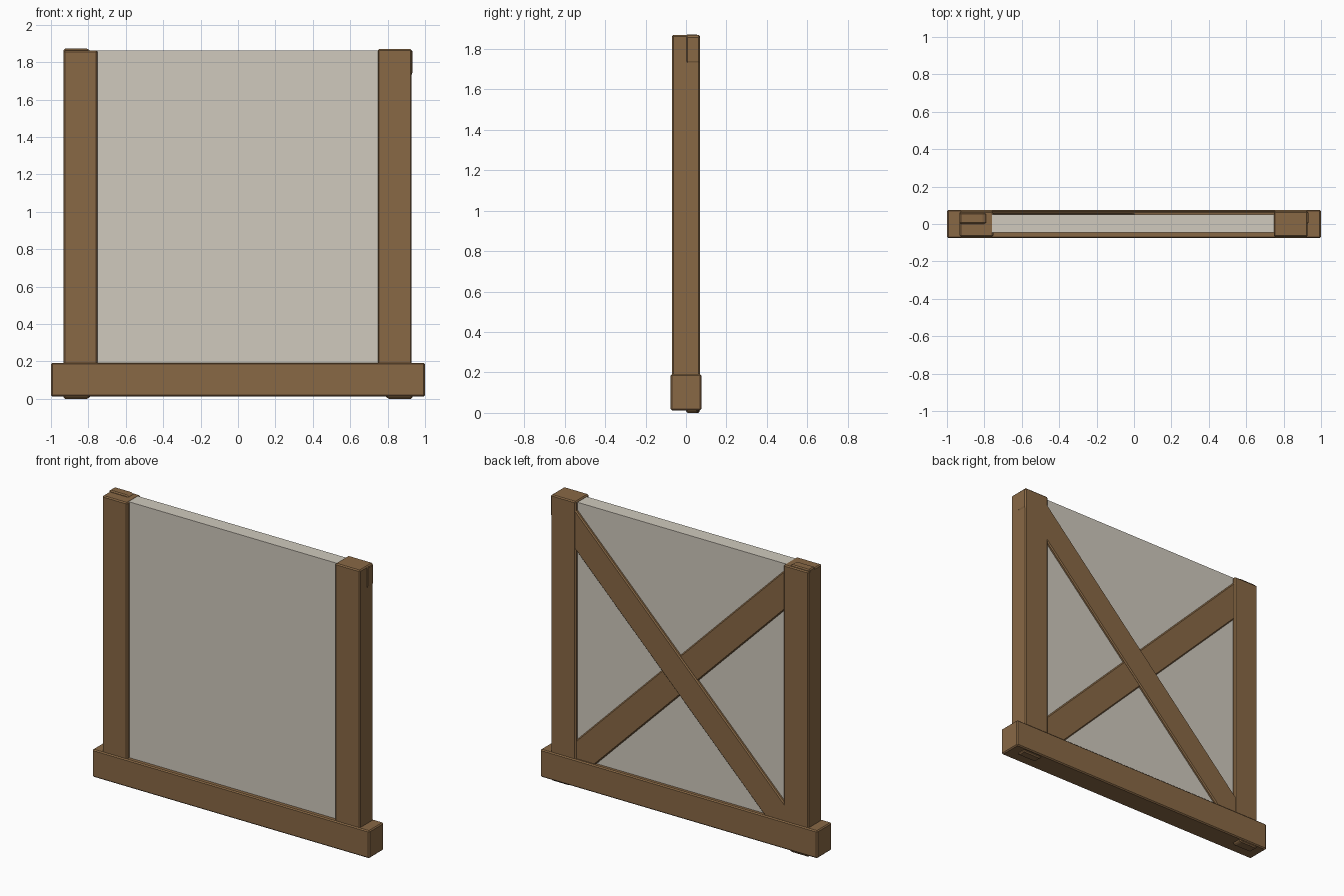
import bpy, bmesh
from mathutils import Vector

if "Cube" in bpy.data.objects:
    bpy.data.objects.remove(bpy.data.objects["Cube"])


def material(name, color):
    m = bpy.data.materials.new(name)
    m.diffuse_color = color
    m.use_nodes = True
    m.node_tree.nodes["Principled BSDF"].inputs["Base Color"].default_value = m.diffuse_color
    return m


wood = material("wood", (0.25, 0.14, 0.06, 1))
plaster = material("plaster", (0.63, 0.59, 0.51, 1))


def prism(name, profile, y0, y1, mat, bevel=0.007):
    """Extrude an x-z outline from y0 to y1, with small chamfered edges."""
    bm = bmesh.new()
    face = bm.faces.new([bm.verts.new((x, y0, z)) for x, z in profile])
    ext = bmesh.ops.extrude_face_region(bm, geom=[face])
    verts = [v for v in ext["geom"] if isinstance(v, bmesh.types.BMVert)]
    bmesh.ops.translate(bm, verts=verts, vec=Vector((0, y1 - y0, 0)))
    bmesh.ops.recalc_face_normals(bm, faces=bm.faces[:])
    if bevel:
        bmesh.ops.bevel(bm, geom=bm.edges[:], offset=bevel, segments=1,
                        affect='EDGES', profile=0.5)
    me = bpy.data.meshes.new(name)
    bm.to_mesh(me)
    bm.free()
    me.materials.append(mat)
    ob = bpy.data.objects.new(name, me)
    bpy.context.collection.objects.link(ob)
    return ob


def rect(x0, x1, z0, z1):
    return [(x0, z0), (x1, z0), (x1, z1), (x0, z1)]


# Sill beam along the bottom
prism("sill_beam", rect(-1, 1, 0.012, 0.192), -0.076, 0.076, wood)

# Upright posts
prism("left_post", rect(-0.932, -0.752, 0.02, 1.862), -0.069, 0.069, wood)
prism("right_post", rect(0.748, 0.928, 0.02, 1.87), -0.069, 0.069, wood)

# Infill panel between the posts
prism("wall_panel", rect(-0.77, 0.77, 0.1, 1.861), -0.046, 0.05, plaster, 0)


# Crossed braces on the back, ends cut to the frame corners
def brace(name, side, y1, top):
    w, d, c = 0.932, 0.13, 0.0
    outline = [(-w, c), (-w + d, c), (w, top - d),
               (w, top), (w - d, top), (-w, c + d)]
    prism(name, [(side * x, z) for x, z in outline], 0.0, y1, wood)


brace("outer_brace", 1, 0.068, 1.865)
brace("inner_brace", -1, 0.06, 1.872)
